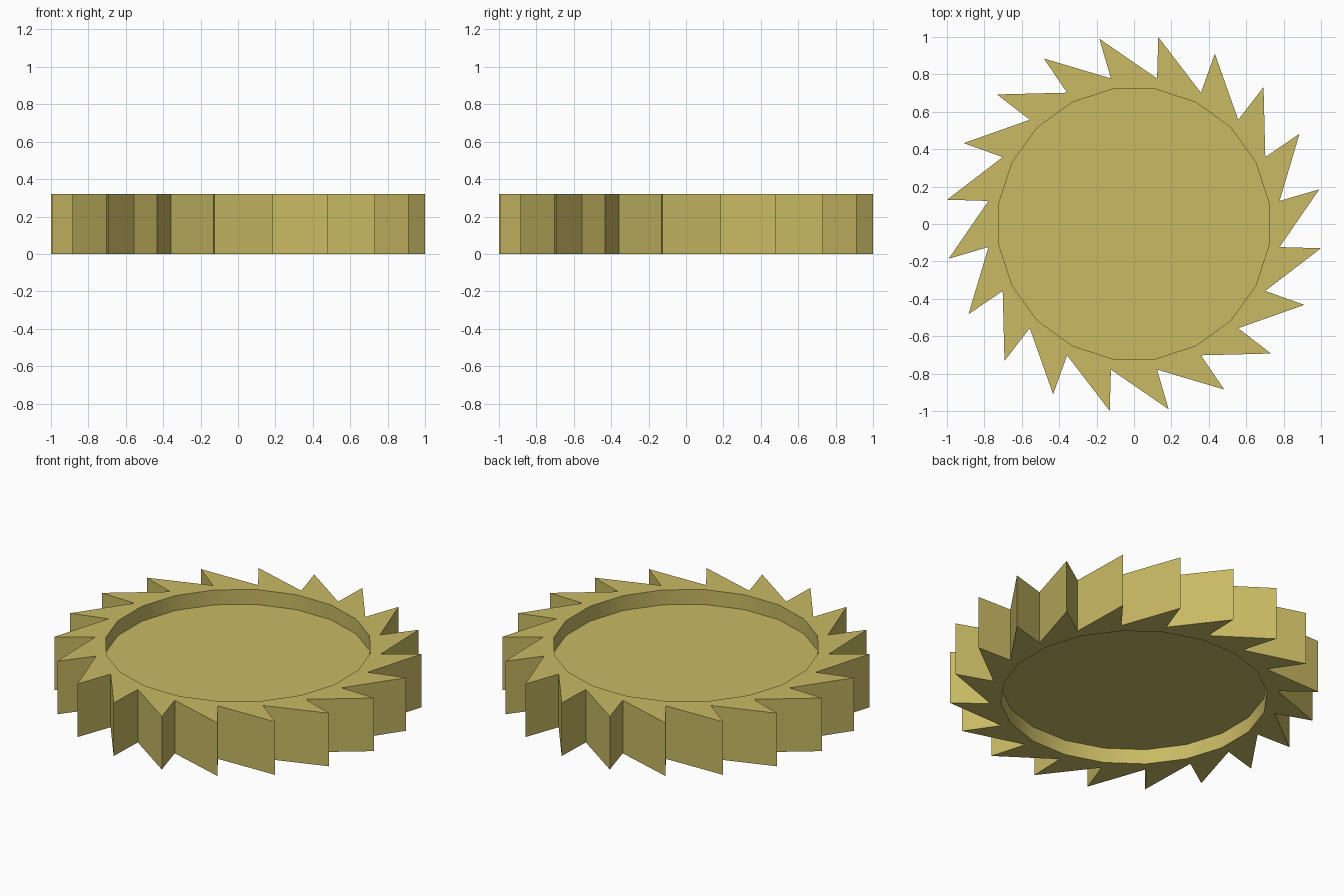
import bpy, bmesh, math

if "Cube" in bpy.data.objects:
    bpy.data.objects.remove(bpy.data.objects["Cube"])

TEETH = 20
STEP = 2 * math.pi / TEETH
H = 0.32            # rim thickness
RECESS = 0.09       # depth of the dish on each side
R_TIP, R_ROOT, R_DISH = 1.008, 0.788, 0.73
ROOT_ANG = math.radians(9)
TIP_ANG = math.radians(10.6)

mat = bpy.data.materials.new("brass yellow")
mat.diffuse_color = (0.58, 0.49, 0.127, 1)
mat.use_nodes = True
mat.node_tree.nodes["Principled BSDF"].inputs["Base Color"].default_value = mat.diffuse_color

bm = bmesh.new()


def ring(radius, angle, z):
    return [bm.verts.new((radius * math.cos(angle + i * STEP),
                          radius * math.sin(angle + i * STEP), z))
            for i in range(TEETH)]


# Rim with raked teeth: each tip leans past the root that follows it
bottom, top = [(ring(R_DISH, ROOT_ANG, z), ring(R_ROOT, ROOT_ANG, z),
                ring(R_TIP, TIP_ANG, z)) for z in (0, H)]
for i in range(TEETH):
    j = (i + 1) % TEETH
    for dish, root, tip in (bottom, top):
        bm.faces.new((dish[i], root[i], root[j], dish[j]))
        bm.faces.new((root[i], tip[j], root[j]))
    b, t = bottom, top
    bm.faces.new((b[1][i], b[2][j], t[2][j], t[1][i]))
    bm.faces.new((b[2][j], b[1][j], t[1][j], t[2][j]))

# Dished centre on both sides
for (dish, _, _), z in ((bottom, RECESS), (top, H - RECESS)):
    floor = ring(R_DISH, ROOT_ANG, z)
    bm.faces.new(floor)
    for i in range(TEETH):
        j = (i + 1) % TEETH
        f = bm.faces.new((dish[i], dish[j], floor[j], floor[i]))

bmesh.ops.recalc_face_normals(bm, faces=bm.faces)
mesh = bpy.data.meshes.new("ratchet_wheel")
bm.to_mesh(mesh)
bm.free()
mesh.materials.append(mat)
obj = bpy.data.objects.new("ratchet_wheel", mesh)
bpy.context.collection.objects.link(obj)

# Smooth dish walls, sharp everywhere else
bpy.context.view_layer.objects.active = obj
obj.select_set(True)
bpy.ops.object.shade_smooth_by_angle(angle=math.radians(30))
